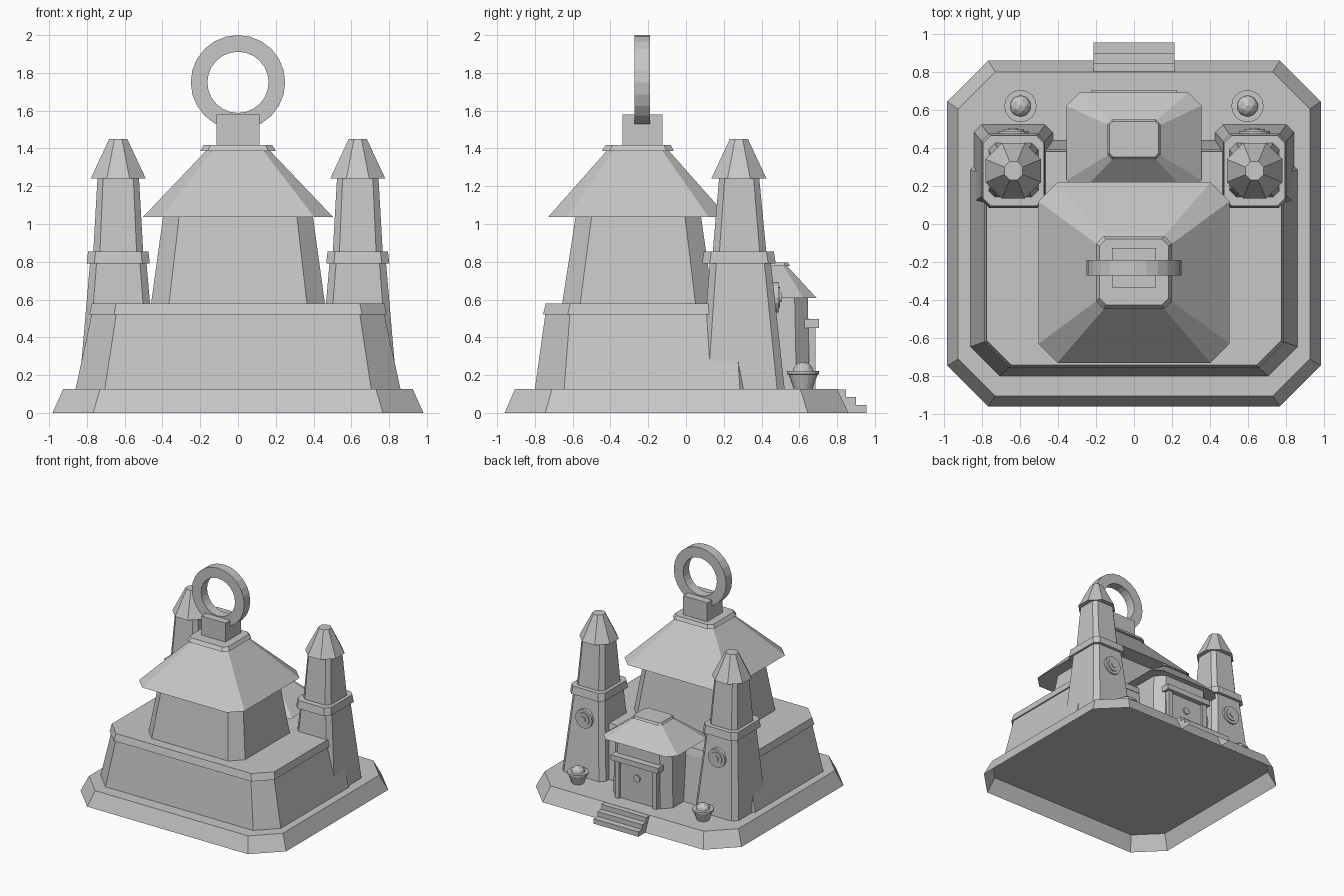
import bpy, bmesh, math
from mathutils import Matrix

cube = bpy.data.objects.get("Cube")
if cube:
    bpy.data.objects.remove(cube, do_unlink=True)

stone = bpy.data.materials.new("grey stone")
stone.use_nodes = True
GREY = (0.57, 0.57, 0.57, 1)
stone.diffuse_color = GREY
stone.node_tree.nodes["Principled BSDF"].inputs["Base Color"].default_value = GREY


def finish(name, bm):
    bmesh.ops.recalc_face_normals(bm, faces=bm.faces)
    # The model is hollow underneath: open every face lying on the ground
    ground = [f for f in bm.faces if all(v.co.z < 0.001 for v in f.verts)]
    bmesh.ops.delete(bm, geom=ground, context="FACES")
    mesh = bpy.data.meshes.new(name)
    bm.to_mesh(mesh)
    bm.free()
    mesh.materials.append(stone)
    obj = bpy.data.objects.new(name, mesh)
    bpy.context.collection.objects.link(obj)
    return obj


def skin(name, loops, closed=False):
    """Join equal rings of points into a solid, or a closed hoop."""
    bm = bmesh.new()
    rings = [[bm.verts.new(p) for p in loop] for loop in loops]
    n = len(rings[0])
    pairs = list(zip(rings, rings[1:]))
    if closed:
        pairs.append((rings[-1], rings[0]))
    else:
        bm.faces.new(rings[0])
        bm.faces.new(rings[-1])
    for a, b in pairs:
        for i in range(n):
            j = (i + 1) % n
            bm.faces.new((a[i], a[j], b[j], b[i]))
    return finish(name, bm)


def block(name, *levels, x=0):
    """Tapered block with cut corners; level = z, half width, y min, y max, cut."""
    loops = []
    for z, w, y0, y1, c in levels:
        loops.append([(x + px, py, z) for px, py in (
            (-w + c, y0), (w - c, y0), (w, y0 + c), (w, y1 - c),
            (w - c, y1), (-w + c, y1), (-w, y1 - c), (-w, y0 + c))])
    return skin(name, loops)


def box(name, x0, x1, y0, y1, z0, z1):
    return skin(name, [[(x0, y0, z), (x1, y0, z), (x1, y1, z), (x0, y1, z)]
                       for z in (z0, z1)])


def lathe(name, x, y, profile, sides, turn=0.0):
    loops = []
    for r, z in profile:
        angles = [turn + 2 * math.pi * i / sides for i in range(sides)]
        loops.append([(x + r * math.cos(a), y + r * math.sin(a), z) for a in angles])
    return skin(name, loops)


def disc(name, x, y, z, r, depth):
    """Round plate facing the entrance side."""
    bm = bmesh.new()
    bmesh.ops.create_cone(bm, cap_ends=True, segments=16, radius1=r, radius2=r, depth=depth)
    turn = Matrix.Rotation(-math.pi / 2, 4, "X")
    bmesh.ops.transform(bm, matrix=Matrix.Translation((x, y, z)) @ turn, verts=bm.verts)
    return finish(name, bm)


# Hollow ground slab and stepped plinth
block("base_slab", (0, 0.982, -0.96, 0.86, 0.215), (0.127, 0.925, -0.905, 0.80, 0.195))
block("plinth", (0.127, 0.86, -0.80, 0.44, 0.155), (0.52, 0.775, -0.745, 0.39, 0.13))
block("plinth_trim", (0.52, 0.787, -0.757, 0.395, 0.13), (0.58, 0.775, -0.742, 0.38, 0.13))

# Main hall, hipped roof and cap
block("hall_walls", (0.58, 0.46, -0.655, 0.145, 0.095), (1.037, 0.397, -0.585, 0.08, 0.085))
block("hall_roof", (1.037, 0.503, -0.73, 0.22, 0.1), (1.387, 0.17, -0.42, -0.09, 0.035))
block("hall_roof_cap", (1.387, 0.20, -0.445, -0.065, 0.04), (1.417, 0.182, -0.425, -0.08, 0.035))
box("ring_mount", -0.115, 0.115, -0.335, -0.125, 1.417, 1.58)

# Hanging ring
SEGMENTS = 24
hoop = []
for i in range(SEGMENTS):
    a = 2 * math.pi * i / SEGMENTS
    hoop.append([(r * math.cos(a), y, 1.75 + r * math.sin(a))
                 for r, y in ((0.162, -0.272), (0.25, -0.272), (0.25, -0.19), (0.162, -0.19))])
skin("hanging_ring", hoop, closed=True)

# Entrance porch at the back
block("porch_walls", (0.127, 0.285, 0.25, 0.655, 0.07), (0.608, 0.27, 0.26, 0.645, 0.07))
block("porch_roof", (0.608, 0.355, 0.16, 0.692, 0.07), (0.778, 0.125, 0.35, 0.535, 0.02))
block("porch_roof_cap", (0.778, 0.14, 0.34, 0.55, 0.025), (0.797, 0.13, 0.352, 0.54, 0.02))
box("door_lintel", -0.225, 0.225, 0.62, 0.705, 0.45, 0.497)
box("door_panel", -0.16, 0.16, 0.62, 0.662, 0.127, 0.45)
disc("door_knob", 0, 0.664, 0.335, 0.03, 0.02)
for side in (-1, 1):
    lo, hi = sorted((side * 0.16, side * 0.20))
    box("door_jamb", lo, hi, 0.62, 0.685, 0.127, 0.45)

# Entrance stairs: a stepped profile across the width
stairs = ((0.858, 0), (0.80, 0.125), (0.847, 0.125), (0.847, 0.083),
          (0.90, 0.083), (0.90, 0.042), (0.955, 0.042), (0.955, 0))
skin("entrance_stairs", [[(x, y, z) for y, z in stairs] for x in (-0.213, 0.213)])

# Twin towers with medallions and fire bowls
for side in (-1, 1):
    x = side * 0.634
    block("tower_base", (0.127, 0.207, 0.075, 0.522, 0.04), (0.79, 0.15, 0.125, 0.45, 0.035), x=x)
    block("tower_band", (0.79, 0.167, 0.085, 0.475, 0.04), (0.855, 0.16, 0.095, 0.465, 0.04), x=x)
    block("tower_shaft", (0.855, 0.132, 0.142, 0.425, 0.035), (1.24, 0.11, 0.175, 0.388, 0.03), x=x)
    lathe("tower_spire", x, 0.28, ((0.158, 1.24), (0.052, 1.45)), 8, math.pi / 8)
    for r, depth in ((0.08, 0.03), (0.055, 0.046), (0.025, 0.06)):
        disc("tower_medallion", x, 0.475, 0.612, r, depth)

    bx, by = side * 0.597, 0.62
    lathe("fire_bowl", bx, by, ((0.05, 0.127), (0.077, 0.203), (0.085, 0.205), (0.085, 0.222)), 16)
    bm = bmesh.new()
    bmesh.ops.create_icosphere(bm, subdivisions=2, radius=0.058,
                               matrix=Matrix.Translation((bx, by, 0.213)))
    finish("bowl_ember", bm)
